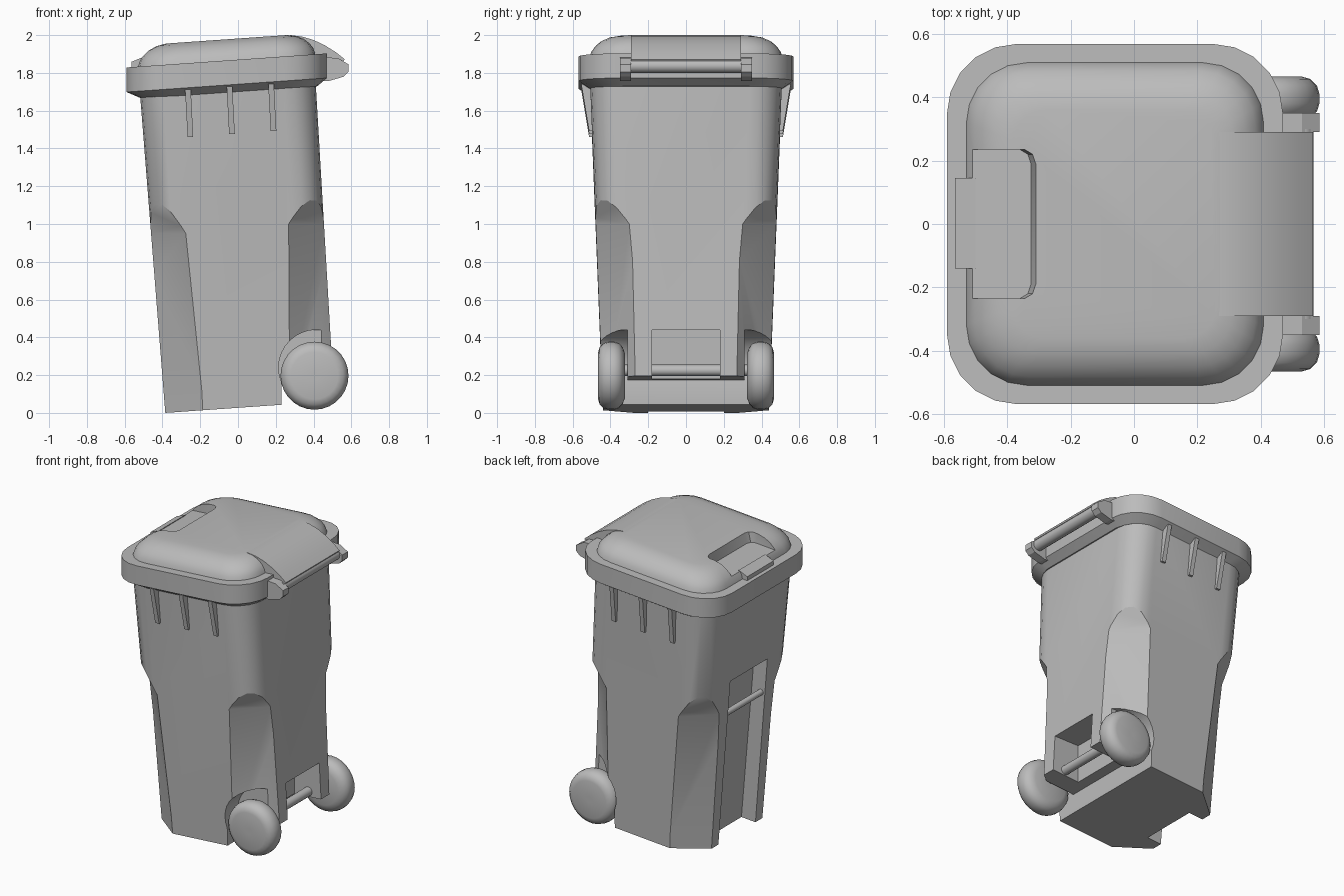
import bpy, bmesh, math
from mathutils import Vector

cube = bpy.data.objects.get("Cube")
if cube:
    bpy.data.objects.remove(cube, do_unlink=True)

TILT = 0.07  # the bin leans, so level planes climb along x

grey = bpy.data.materials.new("grey_plastic")
grey.use_nodes = True
grey.diffuse_color = (0.5, 0.5, 0.5, 1)
grey.node_tree.nodes["Principled BSDF"].inputs["Base Color"].default_value = (0.5, 0.5, 0.5, 1)


def finish(name, bm):
    bmesh.ops.recalc_face_normals(bm, faces=bm.faces)
    mesh = bpy.data.meshes.new(name)
    bm.to_mesh(mesh)
    bm.free()
    mesh.materials.append(grey)
    obj = bpy.data.objects.new(name, mesh)
    bpy.context.collection.objects.link(obj)
    return obj


def activate(obj):
    bpy.ops.object.select_all(action="DESELECT")
    obj.select_set(True)
    bpy.context.view_layer.objects.active = obj


def smooth(obj, angle=35):
    activate(obj)
    bpy.ops.object.shade_smooth_by_angle(angle=math.radians(angle))


def ring(x0, x1, half_y, r, z, steps=5):
    """Rounded rectangle on a tilted level plane."""
    pts = []
    for k, (cx, cy) in enumerate([(x1 - r, half_y - r), (x0 + r, half_y - r),
                                  (x0 + r, r - half_y), (x1 - r, r - half_y)]):
        for i in range(steps + 1):
            a = math.pi / 2 * (k + i / steps)
            x, y = cx + r * math.cos(a), cy + r * math.sin(a)
            pts.append((x, y, z + TILT * x))
    return pts


def loft(name, rings):
    bm = bmesh.new()
    loops = [[bm.verts.new(p) for p in pts] for pts in rings]
    n = len(loops[0])
    for a, b in zip(loops, loops[1:]):
        for i in range(n):
            j = (i + 1) % n
            bm.faces.new((a[i], a[j], b[j], b[i]))
    bm.faces.new(loops[0])
    bm.faces.new(loops[-1])
    return finish(name, bm)


def hull(name, points):
    bm = bmesh.new()
    for p in points:
        bm.verts.new(p)
    bmesh.ops.convex_hull(bm, input=bm.verts)
    bmesh.ops.dissolve_limit(bm, angle_limit=0.01, verts=bm.verts, edges=bm.edges)
    return finish(name, bm)


def prism(name, profile, y0, y1):
    """Convex xz profile pushed along y."""
    return hull(name, [(x, y, z) for x, z in profile for y in (y0, y1)])


def lathe(name, x, z, profile, steps=24):
    """(radius, y) profile turned about an axis along y."""
    rows = []
    for r, y in profile:
        rows.append([(x + r * math.cos(math.tau * i / steps), y,
                      z + r * math.sin(math.tau * i / steps)) for i in range(steps)])
    return loft(name, rows)


def cut(target, cutters):
    activate(target)
    for c in cutters:
        c.hide_render = True
        mod = target.modifiers.new("cut", "BOOLEAN")
        mod.operation = "DIFFERENCE"
        mod.object = c
        bpy.ops.object.modifier_apply(modifier=mod.name)
    for c in cutters:
        bpy.data.objects.remove(c, do_unlink=True)


def corner_cutter(side, low, high, z_low, z_high):
    """Flat corner bevel whose upper end runs out through the round corner."""
    pts = []
    for (ax, ay, bx, by), z, lift in ((low, z_low, 0), (high, z_high, 0.54)):
        a, b = Vector((ax, ay * side, z)), Vector((bx, by * side, z))
        d = b - a
        out = Vector((math.copysign(1, d.x), side, 0)).normalized() * 0.25
        for p in (a - d * 0.4, b + d * 0.4):
            pts += [p, p + out + Vector((0, 0, lift))]
    return hull("corner_cutter", pts)


# Body: tapered shell, then all its recesses
body = loft("body", [ring(-0.385, 0.51, 0.44, 0.15, 0.027),
                     ring(-0.52, 0.41, 0.508, 0.17, 1.74)])
cutters = []
for s in (-1, 1):
    cutters.append(corner_cutter(s, (-0.18, 0.436, -0.377, 0.273),
                                 (-0.28, 0.474, -0.46, 0.30), -0.1, 0.95))
    cutters.append(corner_cutter(s, (0.29, 0.436, 0.505, 0.273),
                                 (0.27, 0.476, 0.45, 0.305), -0.1, 1.0))
    cutters.append(lathe("wheel_well", 0.415, 0.24, [(0.2, s * 0.31), (0.2, s * 0.7)], 32))
# step under the axle
cutters.append(prism("step_cutter", [(0.23, -0.1), (0.7, -0.1), (0.7, 0.21), (0.23, 0.175)], -0.6, 0.6))
# axle recess
cutters.append(prism("axle_cutter", [(0.30, 0.1), (0.7, 0.1), (0.7, 0.44), (0.30, 0.44)], -0.18, 0.18))
# front lifting channel
cutters.append(prism("channel_cutter", [(-0.27, -0.1), (-0.37, 1.07), (-0.475, 1.14),
                                        (-0.7, 1.29), (-0.7, -0.1)], -0.2, 0.2))
cut(body, cutters)
smooth(body, 25)

lift_bar = lathe("lift_bar", -0.425, 0.9, [(0.02, -0.22), (0.02, 0.22)], 12)
smooth(lift_bar)

# Rim of the lid
rim = loft("lid_rim", [ring(-0.51, 0.42, 0.505, 0.18, 1.70),
                       ring(-0.59, 0.47, 0.568, 0.22, 1.74),
                       ring(-0.59, 0.47, 0.568, 0.22, 1.87)])
smooth(rim, 25)

# Domed lid with a grip recess
dome_steps = [(0, 1.865), (0.008, 1.895), (0.028, 1.925), (0.06, 1.953), (0.10, 1.972), (0.15, 1.982)]
dome = loft("lid_dome", [ring(-0.53 + d, 0.41 - d, 0.51 - d, 0.19 - d * 0.6, z) for d, z in dome_steps])
grip = []
for s in (-1, 1):
    for x, y in ((-0.7, 0.235), (-0.36, 0.235), (-0.335, 0.22), (-0.325, 0.19)):
        grip.append((x, s * y, 1.915 + TILT * x))
        grip.append((x + 0.035, s * y, 2.05))
cut(dome, [hull("grip_cutter", grip)])
smooth(dome, 32)

front_tab = prism("front_tab", [(-0.565, 1.82), (-0.565, 1.858), (-0.5, 1.885), (-0.5, 1.82)], -0.14, 0.145)

# Rear hinge: curved flap, lugs and handle bar
flap = prism("hinge_flap", [(0.2, 1.99), (0.28, 2.0), (0.34, 1.992), (0.40, 1.974), (0.46, 1.946),
                            (0.52, 1.908), (0.565, 1.872), (0.56, 1.862), (0.46, 1.87), (0.2, 1.87)],
             -0.29, 0.29)
smooth(flap, 25)
handle = lathe("handle_bar", 0.53, 1.837, [(0.037, -0.3), (0.037, 0.3)], 16)
smooth(handle)

for s, side in ((-1, "right"), (1, "left")):
    prism(side + "_hinge_lug", [(0.42, 1.86), (0.47, 1.882), (0.53, 1.878), (0.585, 1.845), (0.585, 1.805),
                                (0.56, 1.78), (0.48, 1.757), (0.42, 1.76)], s * 0.29, s * 0.35)
    # Side ribs
    for i in range(3):
        x = -0.265 + 0.22 * i
        top, low = 1.73 + TILT * x, 1.48 + TILT * x
        hull(side + "_rib", [(x + dx + lean, s * y, z)
                             for y, z, lean in ((0.47, top, 0), (0.555, top, 0),
                                                (0.47, low, 0.013), (0.513, low, 0.013))
                             for dx in (-0.015, 0.015)])
    # Wheels
    tyre = [(0.02, 0.322), (0.12, 0.324), (0.15, 0.335), (0.172, 0.355), (0.18, 0.38), (0.18, 0.41),
            (0.172, 0.437), (0.152, 0.457), (0.125, 0.465), (0.02, 0.465)]
    wheel = lathe(side + "_wheel", 0.405, 0.197, [(r, s * y) for r, y in tyre], 28)
    smooth(wheel, 40)

axle = lathe("axle", 0.405, 0.225, [(0.03, -0.34), (0.03, 0.34)], 16)
smooth(axle)
